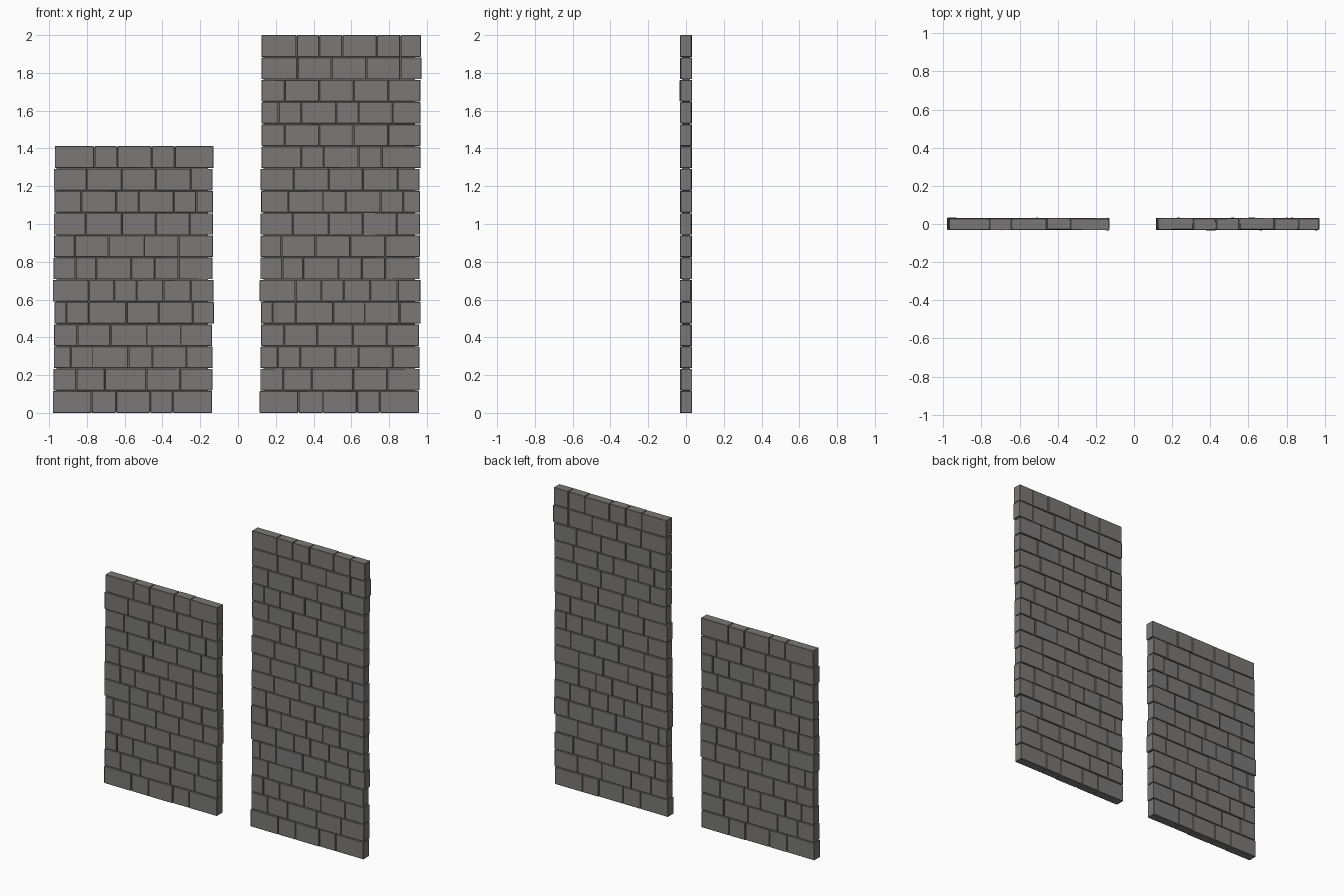
import bpy, bmesh, random
from mathutils import Matrix, Vector

if "Cube" in bpy.data.objects:
    bpy.data.objects.remove(bpy.data.objects["Cube"])

random.seed(4)
stone = bpy.data.materials.new("grey stone")
stone.diffuse_color = (0.195, 0.19, 0.186, 1)
stone.use_nodes = True
stone.node_tree.nodes["Principled BSDF"].inputs["Base Color"].default_value = stone.diffuse_color

ROW = 2 / 17      # course height
GAP = 0.004       # joint width
SHIFT = 1.095     # distance from the low panel to the tall panel

# Joint positions of each course, measured on the low (left) panel
LOW = [
    (-.98, -.775, -.645, -.465, -.345, -.138),
    (-.977, -.855, -.705, -.485, -.305, -.135),
    (-.975, -.885, -.765, -.58, -.455, -.275, -.135),
    (-.973, -.85, -.675, -.487, -.307, -.137),
    (-.972, -.91, -.79, -.59, -.42, -.24, -.128),
    (-.98, -.79, -.655, -.535, -.395, -.25, -.13),
    (-.977, -.86, -.75, -.565, -.44, -.315, -.135),
    (-.975, -.865, -.685, -.50, -.315, -.132),
    (-.975, -.805, -.615, -.435, -.255, -.132),
    (-.972, -.83, -.645, -.525, -.34, -.22, -.132),
    (-.975, -.80, -.615, -.435, -.25, -.135),
    (-.97, -.76, -.64, -.457, -.335, -.13),
]
# Extra courses on top of the tall panel
EXTRA = [
    (.125, .247, .43, .612, .795, .965),
    (.125, .215, .335, .52, .64, .82, .965),
    (.125, .247, .43, .612, .795, .965),
    (.125, .315, .495, .68, .86, .972),
    (.125, .31, .43, .553, .735, .86, .968),
]
TALL = [tuple(x + SHIFT for x in row) for row in LOW] + EXTRA


def add_box(bm, x0, x1, y0, y1, z0, z1, turn=0):
    m = (Matrix.Translation(Vector((x0 + x1, y0 + y1, z0 + z1)) / 2)
         @ Matrix.Rotation(turn, 4, 'Z')
         @ Matrix.Diagonal((x1 - x0, y1 - y0, z1 - z0, 1)))
    bmesh.ops.create_cube(bm, size=1, matrix=m)


def finish(bm, name, bevel=0):
    me = bpy.data.meshes.new(name)
    bm.to_mesh(me)
    bm.free()
    me.materials.append(stone)
    ob = bpy.data.objects.new(name, me)
    bpy.context.collection.objects.link(ob)
    if bevel:
        mod = ob.modifiers.new("worn edges", 'BEVEL')
        mod.width, mod.segments = bevel, 1


def build_panel(name, rows):
    # Individual stones, slightly uneven in depth and turn
    bm = bmesh.new()
    for i, row in enumerate(rows):
        z0 = i * ROW + (GAP / 2 if i else 0)
        z1 = (i + 1) * ROW - (GAP / 2 if i < len(rows) - 1 else 0)
        for j in range(len(row) - 1):
            x0 = row[j] + (GAP / 2 if j else 0)
            x1 = row[j + 1] - (GAP / 2 if j < len(row) - 2 else 0)
            dy = random.uniform(-.0025, .0025)
            add_box(bm, x0, x1, dy - .03, dy + .03, z0, z1,
                    random.uniform(-.01, .01))
    finish(bm, name + "_stones", 0.002)
    # Recessed mortar slab closing the joints
    bm = bmesh.new()
    add_box(bm, rows[0][0] + .02, rows[0][-1] - .02, -.02, .02,
            .004, len(rows) * ROW - .004)
    finish(bm, name + "_mortar")


build_panel("low_wall", LOW)
build_panel("tall_wall", TALL)
